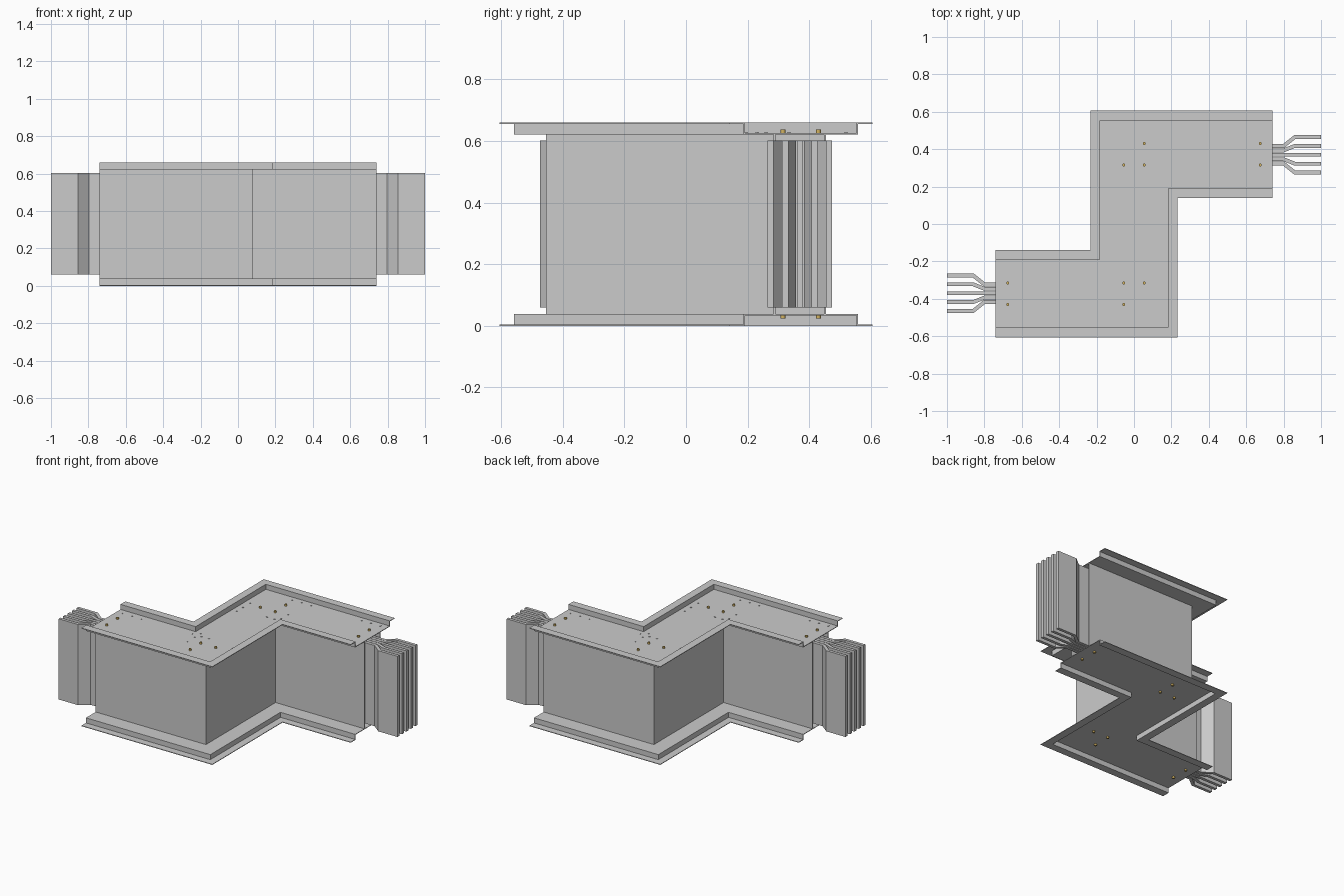
import bpy, bmesh
from mathutils import Vector

if "Cube" in bpy.data.objects:
    bpy.data.objects.remove(bpy.data.objects["Cube"])

H = 0.66   # total height
T = 0.004  # sheet thickness


def offset(path, d):
    """Shift a plan path sideways (right of travel) with mitred corners."""
    pts = [Vector(p) for p in path]
    normals = []
    for a, b in zip(pts, pts[1:]):
        t = (b - a).normalized()
        normals.append(Vector((t.y, -t.x)))
    out = []
    for i, p in enumerate(pts):
        n0, n1 = normals[max(i - 1, 0)], normals[min(i, len(normals) - 1)]
        out.append(p + (n0 + n1) * (d / (1 + n0.dot(n1))))
    return out


def turned(path):
    """Same path rotated half a turn about the vertical axis."""
    return [(-p[0], -p[1]) for p in path]


def prism(bm, poly, z0, z1):
    """Extrude a plan outline from z0 to z1."""
    lo = [bm.verts.new((p[0], p[1], z0)) for p in poly]
    hi = [bm.verts.new((p[0], p[1], z1)) for p in poly]
    bm.faces.new(lo)
    bm.faces.new(hi)
    n = len(poly)
    for i in range(n):
        j = (i + 1) % n
        bm.faces.new((lo[i], lo[j], hi[j], hi[i]))


def strip(bm, path, d0, d1, z0, z1):
    """Band following a path between two side offsets."""
    prism(bm, offset(path, d0) + offset(path, d1)[::-1], z0, z1)


def finish(bm, name, material=None):
    bmesh.ops.recalc_face_normals(bm, faces=bm.faces)
    mesh = bpy.data.meshes.new(name)
    bm.to_mesh(mesh)
    bm.free()
    obj = bpy.data.objects.new(name, mesh)
    bpy.context.collection.objects.link(obj)
    if material:
        mesh.materials.append(material)
    return obj


def span(z0, z1, flip):
    return (H - z1, H - z0) if flip else (z0, z1)


# Top and bottom cover trays: floor, upright walls, outward flanges
edge = [(-0.74, -0.558), (0.185, -0.558), (0.185, 0.187), (0.74, 0.187)]
for name, flip in (("top_cover", False), ("bottom_cover", True)):
    bm = bmesh.new()
    inner = [tuple(p) for p in offset(edge, -T)]
    prism(bm, inner + turned(inner), *span(0.622, 0.626, flip))
    for path in (edge, turned(edge)):
        strip(bm, path, -T, 0, *span(0.622, H, flip))
        strip(bm, path, 0, 0.048, *span(H - T, H, flip))
    finish(bm, name)

# Side plates of the duct
side = [(-0.74, -0.455), (0.08, -0.455), (0.08, 0.285), (0.74, 0.285)]
for name, path in (("front_side_plate", side), ("back_side_plate", turned(side))):
    bm = bmesh.new()
    strip(bm, path, -0.006, 0, 0.038, 0.622)
    finish(bm, name)

# Five conductor bars, packed in the duct and fanned out at both ends
for i in range(-2, 3):
    d, f = i * 0.0235, i * 0.0475
    path = [(-1, -0.37 + f), (-0.86, -0.37 + f), (-0.80, -0.37 + d),
            (-d, -0.37 + d), (-d, 0.37 + d),
            (0.80, 0.37 + d), (0.86, 0.37 + f), (1, 0.37 + f)]
    bm = bmesh.new()
    strip(bm, path, -0.01, 0.01, 0.06, 0.602)
    finish(bm, f"conductor_bar_{i + 3}")


# Fasteners
def studs(name, points, radius, z0, z1, flip=False, material=None):
    bm = bmesh.new()
    a, b = span(z0, z1, flip)
    for x, y in points + turned(points):
        ret = bmesh.ops.create_cone(bm, cap_ends=True, segments=12, radius1=radius,
                                    radius2=radius, depth=b - a)
        bmesh.ops.translate(bm, verts=ret["verts"], vec=(x, y, (a + b) / 2))
    finish(bm, name, material)


brass = bpy.data.materials.new("brass")
brass.diffuse_color = (0.65, 0.45, 0.12, 1)
brass.use_nodes = True
brass.node_tree.nodes["Principled BSDF"].inputs["Base Color"].default_value = brass.diffuse_color
bolts = [(0.055, 0.43), (-0.055, 0.315), (0.055, 0.315), (0.675, 0.43), (0.675, 0.315)]
studs("top_bolts", bolts, 0.008, 0.626, 0.637, False, brass)
studs("bottom_bolts", bolts, 0.008, 0.626, 0.637, True, brass)

rivets = [(x, y) for y in (0.23, 0.52) for x in (0.04, 0.11, 0.18, 0.555, 0.625, 0.695)]
rivets += [(x, y) for x in (-0.145, 0.14) for y in (0.195, 0.26, 0.335)]
# Rivets that would sit on the inner corner wall are left out
rivets = [p for p in rivets if p != (0.04, 0.23)] + [(0.055, 0.23)]
studs("top_rivets", rivets, 0.005, 0.626, 0.629)
